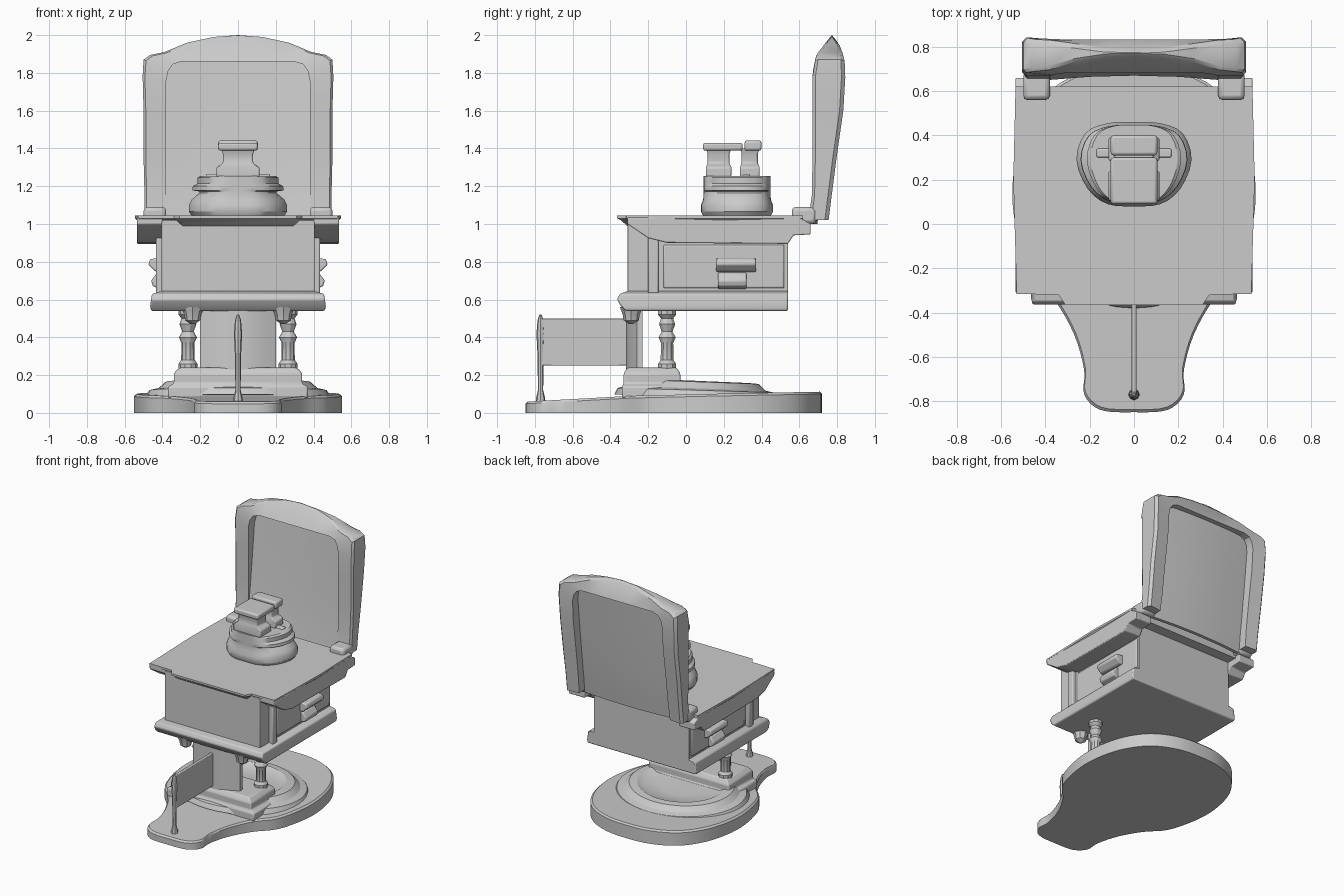
import bpy, bmesh, math
from mathutils import Vector


def make(name, verts, faces, bevel=0.0, smooth=True):
    me = bpy.data.meshes.new(name)
    me.from_pydata(verts, [], faces)
    bm = bmesh.new()
    bm.from_mesh(me)
    bmesh.ops.recalc_face_normals(bm, faces=bm.faces)
    bm.to_mesh(me)
    bm.free()
    ob = bpy.data.objects.new(name, me)
    bpy.context.collection.objects.link(ob)
    if bevel:
        m = ob.modifiers.new("bevel", 'BEVEL')
        m.width, m.segments, m.limit_method = bevel, 2, 'ANGLE'
    if smooth:
        bpy.ops.object.select_all(action='DESELECT')
        ob.select_set(True)
        bpy.context.view_layer.objects.active = ob
        bpy.ops.object.shade_smooth_by_angle(angle=math.radians(30))
    return ob


def loft(name, rings, closed=False, bevel=0.0):
    n, k = len(rings[0]), len(rings)
    verts = [v for r in rings for v in r]
    faces = [(i * n + j, i * n + (j + 1) % n, (i + 1) % k * n + (j + 1) % n, (i + 1) % k * n + j)
             for i in range(k if closed else k - 1) for j in range(n)]
    if not closed:
        faces += [tuple(range(n)), tuple(range((k - 1) * n, k * n))]
    return make(name, verts, faces, bevel)


def box(name, x0, x1, y0, y1, z0, z1, bevel=0.008):
    return loft(name, [[(x0, y0, z), (x1, y0, z), (x1, y1, z), (x0, y1, z)] for z in (z0, z1)], bevel=bevel)


def tiers(name, levels, bevel=0.008):
    # stacked rectangles: half width, y range, height
    return loft(name, [[(-h, a, z), (h, a, z), (h, b, z), (-h, b, z)] for h, a, b, z in levels], bevel=bevel)


def lathe(name, x, y, profile, n=12, sy=1.0):
    return loft(name, [[(x + r * math.cos(2 * math.pi * i / n), y + sy * r * math.sin(2 * math.pi * i / n), z)
                        for i in range(n)] for r, z in profile])


def lerp(table, t):
    if t <= table[0][0]:
        return table[0][1]
    for (a, u), (b, v) in zip(table, table[1:]):
        if t <= b:
            return u + (v - u) * (t - a) / (b - a)
    return table[-1][1]


def smooth_loop(pts, steps=4):
    # closed Catmull-Rom curve through 2D points
    out, n = [], len(pts)
    for i in range(n):
        p = [Vector(pts[(i + d) % n]) for d in (-1, 0, 1, 2)]
        for s in range(steps):
            t = s / steps
            out.append(0.5 * (2 * p[1] + (p[2] - p[0]) * t + (2 * p[0] - 5 * p[1] + 4 * p[2] - p[3]) * t * t
                              + (3 * p[1] - p[0] - 3 * p[2] + p[3]) * t ** 3))
    return out


def mirrored(half):
    # half outline from x = 0 round to x = 0, completed on the -x side
    return half + [(-x, y) for x, y in reversed(half[1:-1])]


# base: keyhole outline with a long front tongue
outline = smooth_loop(mirrored([(0, -0.85), (0.15, -0.84), (0.225, -0.77), (0.225, -0.66), (0.27, -0.5),
                                (0.36, -0.34), (0.48, -0.2), (0.54, 0.02), (0.545, 0.22), (0.49, 0.44),
                                (0.37, 0.61), (0.19, 0.7), (0, 0.72)]))
rim = [(-0.85, 0.06), (-0.3, 0.09), (0.1, 0.1), (0.72, 0.112)]
loft("base", [[(p.x, p.y, 0) for p in outline],
              [(p.x, p.y, lerp(rim, p.y) - 0.012) for p in outline],
              [(p.x * 0.975, p.y * 0.985, lerp(rim, p.y)) for p in outline]])

# raised, dished ring on the base
ring = [(1.0, 0.085), (0.96, 0.12), (0.86, 0.13), (0.78, 0.165), (0.66, 0.17), (0.58, 0.15), (0.3, 0.145)]
loft("base_ring", [[(0.49 * s * math.cos(a), 0.05 + 0.43 * s * math.sin(a), z - 0.012 * math.sin(a))
                    for a in (2 * math.pi * i / 40 for i in range(40))] for s, z in ring])

# stepped plinth under the columns
tiers("plinth", [(0.37, -0.34, 0.0, 0.08), (0.37, -0.34, 0.0, 0.14), (0.34, -0.33, -0.03, 0.155),
                 (0.34, -0.33, -0.03, 0.21), (0.31, -0.31, -0.05, 0.24)], 0.012)

# turned columns
column = [(0.05, 0.23), (0.05, 0.26), (0.036, 0.28), (0.034, 0.37), (0.048, 0.40), (0.03, 0.43),
          (0.045, 0.47), (0.034, 0.5), (0.05, 0.52), (0.05, 0.56)]
for s in (-1, 1):
    lathe("column", s * 0.265, -0.1, column, 10)
    lathe("front_bracket", s * 0.24, -0.29, [(0.01, 0.47), (0.04, 0.49), (0.045, 0.52), (0.06, 0.56)], 8)

# curved screen between the columns
arc = [(0.2 * t, -0.32 + 0.06 * t * t) for t in (-1, -0.6, -0.2, 0.2, 0.6, 1)]
arc += [(x, y + 0.03) for x, y in reversed(arc)]
loft("curved_screen", [[(x, y, z) for x, y in arc] for z in (0.23, 0.55)])

# front fin and its post
box("fin_panel", -0.012, 0.012, -0.77, -0.28, 0.25, 0.5, 0.004)
lathe("fin_post", 0, -0.77, [(0.026, 0.05), (0.024, 0.08), (0.014, 0.12), (0.016, 0.3), (0.022, 0.42),
                             (0.016, 0.49), (0.006, 0.52)], 8)

# cabinet body with lower moulding
box("cabinet", -0.405, 0.405, -0.31, 0.54, 0.56, 1.02, 0.004)
tiers("lower_moulding", [(0.46, -0.32, 0.54, 0.54), (0.465, -0.345, 0.54, 0.565), (0.46, -0.365, 0.54, 0.6),
                         (0.455, -0.35, 0.54, 0.63), (0.405, -0.31, 0.54, 0.645)])

# thin top with a slight bulge in front
top = [(-0.53, -0.315), (-0.34, -0.32), (-0.31, -0.365), (0.31, -0.365), (0.34, -0.32), (0.53, -0.315),
       (0.545, 0.2), (0.535, 0.62), (-0.535, 0.62), (-0.545, 0.2)]
loft("table_top", [[(x * k, y + (d if y < 0 else 0), z) for x, y in top]
                   for k, d, z in ((0.94, 0.06, 0.985), (0.98, 0.02, 1.02), (1, 0, 1.03), (1, 0, 1.045))])

skirt = [(-0.31, 1.0), (-0.2, 0.925), (-0.1, 0.9), (0.54, 0.895), (0.57, 0.94), (0.66, 0.945),
         (0.66, 1.0), (0.6, 1.035), (-0.31, 1.035)]
handle = [(0.39, 0.82), (0.465, 0.815), (0.475, 0.785), (0.44, 0.75), (0.39, 0.74)]
plate = [(0.39, 0.75), (0.43, 0.74), (0.46, 0.7), (0.45, 0.67), (0.39, 0.65)]
for s in (-1, 1):
    # side skirt, corner pilaster, drawer front and handle
    loft("side_skirt", [[(s * x, y, z) for y, z in skirt] for x in (0.4, 0.535)], bevel=0.006)
    box("pilaster", *sorted((s * 0.39, s * 0.435)), -0.2, -0.145, 0.63, 0.93)
    box("drawer_front", *sorted((s * 0.39, s * 0.415)), -0.12, 0.52, 0.66, 0.89)
    loft("drawer_handle", [[(s * x, y, z) for x, z in handle] for y in (0.16, 0.37)], bevel=0.008)
    loft("handle_plate", [[(s * x, y, z) for x, z in plate] for y in (0.17, 0.32)], bevel=0.008)
    # foot of the back frame
    box("back_foot", *sorted((s * 0.38, s * 0.5)), 0.56, 0.69, 1.0, 1.09, 0.02)

# back frame: matched outer and inner outlines, thickness follows the side profile
front_y = [(1.0, 0.645), (1.12, 0.665), (1.3, 0.67), (1.8, 0.67), (1.9, 0.69), (2.0, 0.76)]
rear_y = [(1.02, 0.755), (1.3, 0.79), (1.65, 0.84), (1.85, 0.845), (1.95, 0.82), (2.0, 0.79)]
half = [((0.495, 1.02), (0.385, 1.02)), ((0.495, 1.15), (0.38, 1.15)), ((0.5, 1.35), (0.38, 1.35)),
        ((0.5, 1.6), (0.38, 1.6)), ((0.505, 1.78), (0.38, 1.76)), ((0.5, 1.87), (0.37, 1.81)),
        ((0.465, 1.895), (0.345, 1.845)), ((0.39, 1.91), (0.3, 1.86)), ((0.27, 1.96), (0.22, 1.86)),
        ((0.13, 1.99), (0.11, 1.86))]
pairs = half + [((0, 2.0), (0, 1.86))] + [((-a, b), (-c, d)) for (a, b), (c, d) in reversed(half)]
sections = []
for (ox, oz), (ix, iz) in pairs:
    fo, ro, fi, ri = lerp(front_y, oz), lerp(rear_y, oz), lerp(front_y, iz), lerp(rear_y, iz)
    sections.append([(ox, fo + 0.015, oz), (ox * 0.9 + ix * 0.1, fo, oz * 0.9 + iz * 0.1), (ix, fi, iz),
                     (ix, ri - 0.01, iz), (ox * 0.85 + ix * 0.15, ro, oz * 0.85 + iz * 0.15), (ox, ro - 0.02, oz)])
loft("back_frame", sections)

# leaning, slightly curved back panel
panel_y = [(1.0, 0.65), (1.2, 0.68), (1.5, 0.715), (1.88, 0.755)]
loft("back_panel", [[(x, lerp(panel_y, z) + d + 0.02 * (1 - (x / 0.39) ** 2), z)
                     for x, d in [(-0.39, 0), (-0.2, 0), (0, 0), (0.2, 0), (0.39, 0),
                                  (0.39, 0.025), (0.2, 0.025), (0, 0.025), (-0.2, 0.025), (-0.39, 0.025)]]
                    for z in (1.0, 1.1, 1.2, 1.35, 1.5, 1.65, 1.78, 1.88)])

# stepped ornament stand: rounded, narrower at the front
stand = smooth_loop(mirrored([(0, 0.08), (0.12, 0.09), (0.21, 0.16), (0.26, 0.29), (0.22, 0.41),
                              (0.12, 0.455), (0, 0.46)]), 3)
levels = [(0.93, 1.04), (1, 1.065), (1, 1.1), (0.94, 1.13), (0.78, 1.165), (0.78, 1.172), (0.93, 1.178),
          (0.92, 1.2), (0.82, 1.215), (0.82, 1.245), (0.76, 1.255)]
loft("ornament_stand", [[(p.x * k, 0.27 + (p.y - 0.27) * max(k, 0.93), z) for p in stand] for k, z in levels])
box("stand_wings", -0.17, 0.17, 0.3, 0.34, 1.235, 1.265)

# two small pillars with flat caps
for part, y0, y1, c0, c1, zc in (("front", 0.105, 0.24, 0.09, 0.3, 1.43), ("rear", 0.285, 0.39, 0.31, 0.4, 1.442)):
    tiers(part + "_pillar", [(0.115, y0, y1, 1.25), (0.115, y0, y1, 1.3), (0.08, y0 + 0.01, y1 - 0.01, 1.322),
                             (0.08, y0 + 0.01, y1 - 0.01, 1.37), (0.09, y0, y1, 1.4)])
    box(part + "_cap", -0.105, 0.105, c0, c1, 1.388, zc, 0.012)
